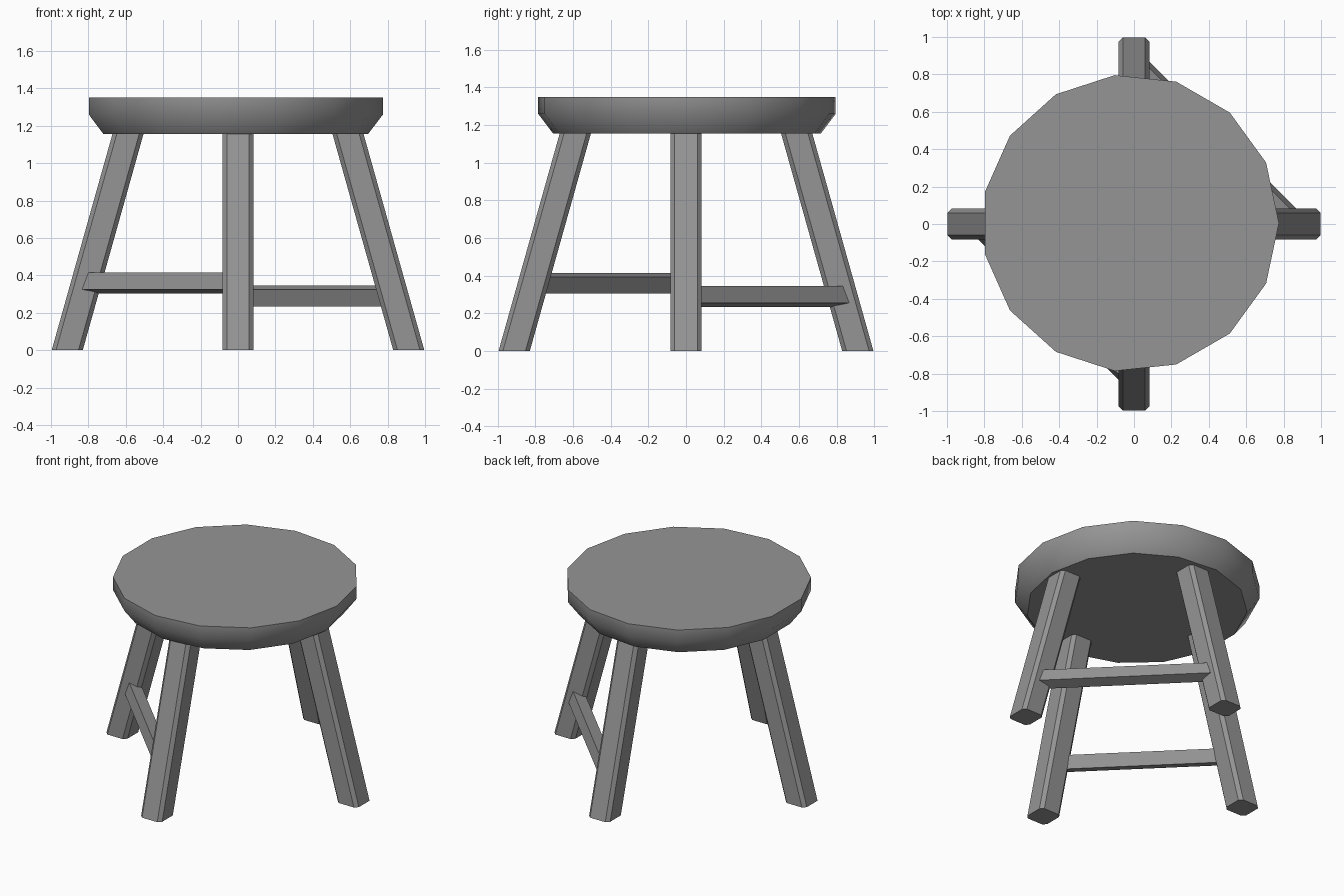
import bpy, bmesh, math
from mathutils import Matrix

if "Cube" in bpy.data.objects:
    bpy.data.objects.remove(bpy.data.objects["Cube"], do_unlink=True)

GREY = (0.3, 0.3, 0.3, 1)
mat = bpy.data.materials.new("grey wood")
mat.use_nodes = True
mat.diffuse_color = GREY
mat.node_tree.nodes["Principled BSDF"].inputs["Base Color"].default_value = GREY


def loft(name, rings):
    """Closed solid through a list of matching vertex rings."""
    bm = bmesh.new()
    loops = [[bm.verts.new(p) for p in ring] for ring in rings]
    n = len(loops[0])
    for a, b in zip(loops, loops[1:]):
        for i in range(n):
            j = (i + 1) % n
            bm.faces.new((a[i], a[j], b[j], b[i]))
    bm.faces.new(loops[0][::-1])
    bm.faces.new(loops[-1])
    bmesh.ops.recalc_face_normals(bm, faces=bm.faces)
    mesh = bpy.data.meshes.new(name)
    bm.to_mesh(mesh)
    bm.free()
    mesh.materials.append(mat)
    obj = bpy.data.objects.new(name, mesh)
    bpy.context.collection.objects.link(obj)
    return obj


# Seat: fifteen-sided disc with a rounded-under rim
SIDES = 15
turns = [math.tau * i / SIDES for i in range(SIDES)]
seat = loft("seat", [[(r * math.cos(a) - 0.02, r * math.sin(a) + 0.005, z) for a in turns]
                     for r, z in ((0.715, 1.155), (0.795, 1.26), (0.795, 1.35))])
bpy.ops.object.select_all(action="DESELECT")
seat.select_set(True)
bpy.context.view_layer.objects.active = seat
bpy.ops.object.shade_smooth_by_angle(angle=math.radians(45))

# Legs: square posts with chamfered corners, leaning in towards the seat
HALF, CUT, FOOT, LEAN = 0.083, 0.06, 0.913, 0.281
section = [(HALF, -CUT), (HALF, CUT), (CUT, HALF), (-CUT, HALF),
           (-HALF, CUT), (-HALF, -CUT), (-CUT, -HALF), (CUT, -HALF)]
for i, side in enumerate(("left", "back", "right", "front")):
    leg = loft(side + "_leg", [[(FOOT - LEAN * z + x, y, z) for x, y in section]
                               for z in (0, 1.17)])
    leg.data.transform(Matrix.Rotation(i * math.pi / 2, 4, "Z"))

# Rungs: tilted bars joining neighbouring legs
for name, reach, height, angle in (("back_left_rung", 0.672, 0.255, 45),
                                   ("front_right_rung", 0.648, 0.325, 225)):
    bar = [(0, 0), (-0.024, 0.09), (-0.101, 0.069), (-0.077, -0.021)]
    rung = loft(name, [[(reach + r, t, height + z) for r, z in bar] for t in (-0.57, 0.57)])
    rung.data.transform(Matrix.Rotation(math.radians(angle), 4, "Z"))
